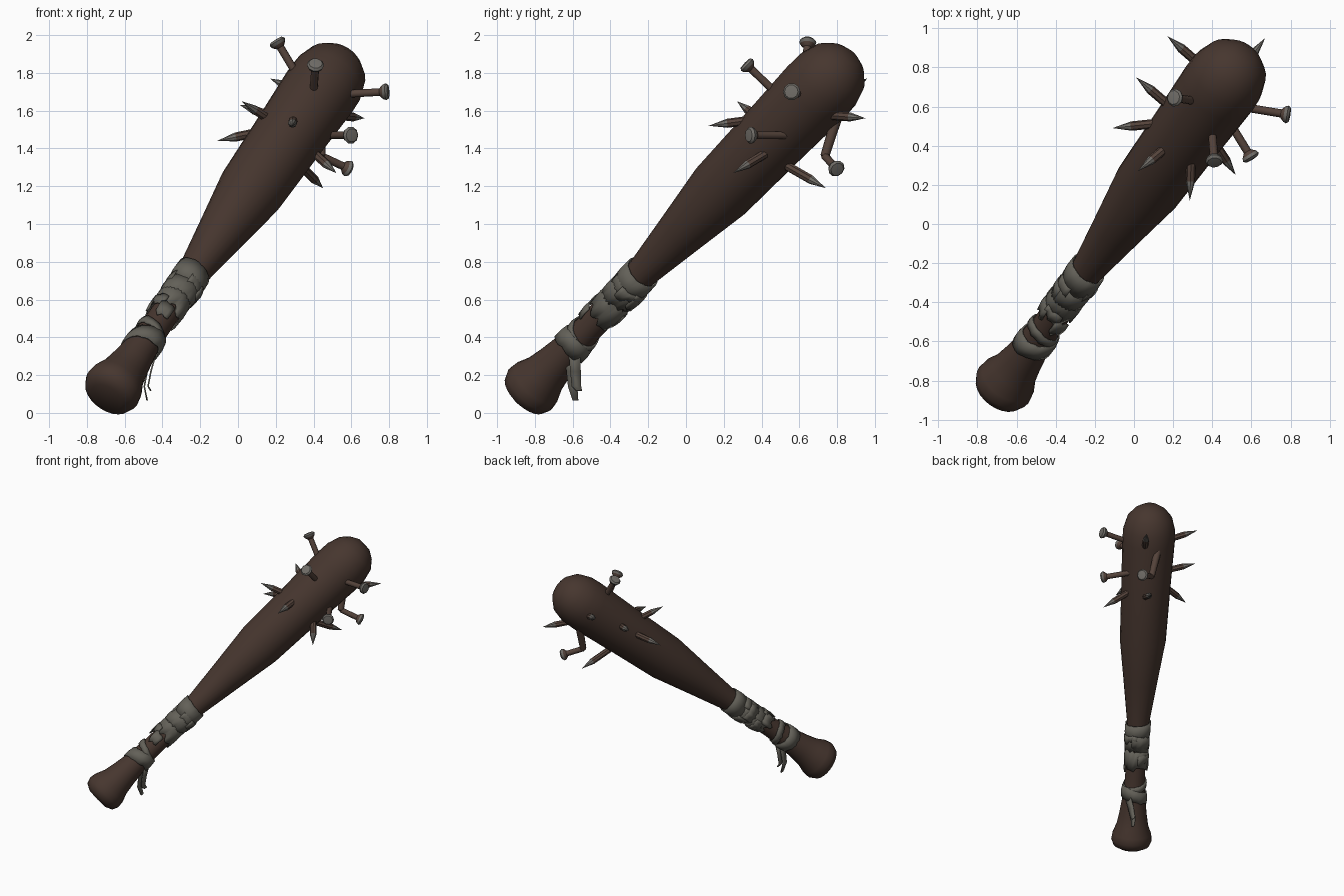
import bpy, bmesh, math, random
from mathutils import Vector, Matrix

if "Cube" in bpy.data.objects:
    bpy.data.objects.remove(bpy.data.objects["Cube"])

random.seed(4)
K = Vector((-0.67, -0.83, 0.12))               # knob centre
D = Vector((0.45, 0.62, 0.645)).normalized()   # bat axis
BAT = Matrix.Translation(K) @ D.to_track_quat('Z', 'Y').to_matrix().to_4x4()


def mat(name, rgb):
    m = bpy.data.materials.new(name)
    m.diffuse_color = (*rgb, 1)
    m.use_nodes = True
    m.node_tree.nodes["Principled BSDF"].inputs["Base Color"].default_value = m.diffuse_color
    return m


WOOD = mat("dark wood", (0.062, 0.037, 0.028))
TAPE = mat("grey cloth tape", (0.125, 0.118, 0.098))
RUST = mat("rusty shaft", (0.090, 0.056, 0.043))
STEEL = mat("dull steel", (0.16, 0.15, 0.135))


def finish(bm, name, mats, angle=40):
    bmesh.ops.recalc_face_normals(bm, faces=bm.faces[:])
    me = bpy.data.meshes.new(name)
    bm.to_mesh(me)
    bm.free()
    for m in mats:
        me.materials.append(m)
    ob = bpy.data.objects.new(name, me)
    bpy.context.collection.objects.link(ob)
    bpy.ops.object.select_all(action='DESELECT')
    ob.select_set(True)
    bpy.context.view_layer.objects.active = ob
    bpy.ops.object.shade_smooth_by_angle(angle=math.radians(angle))
    return ob


def lathe(bm, profile, matrix, n, steel_from=99):
    """Revolve (height, radius) points about local z; bands past steel_from use slot 1."""
    rings = []
    for h, r in profile:
        if r < 1e-5:
            rings.append([bm.verts.new(matrix @ Vector((0, 0, h)))])
        else:
            rings.append([bm.verts.new(matrix @ Vector((r * math.cos(2 * math.pi * i / n),
                          r * math.sin(2 * math.pi * i / n), h))) for i in range(n)])
    for k, (a, b) in enumerate(zip(rings, rings[1:])):
        for i in range(n):
            j = (i + 1) % n
            if len(a) == 1:
                vs = (a[0], b[j], b[i])
            elif len(b) == 1:
                vs = (a[i], a[j], b[0])
            else:
                vs = (a[i], a[j], b[j], b[i])
            bm.faces.new(vs).material_index = int(k >= steel_from)


def aim(start, end):
    v = Vector(end) - Vector(start)
    m = Matrix.Translation(Vector(start)) @ v.to_track_quat('Z', 'Y').to_matrix().to_4x4()
    return m, v.length


# Bat body
bm = bmesh.new()
lathe(bm, [(-.065, 0), (-.06, .09), (-.035, .138), (.01, .156), (.06, .149), (.13, .122),
           (.22, .106), (.34, .09), (.5, .077), (.7, .075), (.95, .083), (1.3, .13),
           (1.64, .177), (2.1, .19), (2.45, .203), (2.55, .2), (2.65, .172), (2.71, .12),
           (2.745, .06), (2.75, 0)], BAT, 24)
finish(bm, "bat_body", [WOOD], 50)


# Tape wraps: tilted tubes with ragged edges
def wrap(name, t0, t1, r0, r1, tilt, phase, rag, span=1.0):
    bm = bmesh.new()
    n = 28
    count = int(n * span)
    rows = []
    for i in range(n if span == 1 else count + 1):
        a = 2 * math.pi * i / n + phase
        s = tilt * math.cos(a - phase)
        lo = t0 + s + random.uniform(-rag, rag)
        hi = t1 + s + random.uniform(-rag, rag) * 0.5
        rows.append([bm.verts.new(BAT @ Vector((r * math.cos(a), r * math.sin(a), h)))
                     for r, h in ((r0, lo), ((r0 + r1) / 2 + .004, (lo + hi) / 2), (r1, hi))])
    for i in range(count):
        a, b = rows[i], rows[(i + 1) % len(rows)]
        for k in range(2):
            bm.faces.new((a[k], b[k], b[k + 1], a[k + 1]))
    ob = finish(bm, name, [TAPE], 30)
    mod = ob.modifiers.new("thickness", 'SOLIDIFY')
    mod.thickness = 0.008


wrap("tape_top", .84, .97, .094, .098, .012, 0.5, .006)
wrap("tape_upper", .74, .87, .092, .093, -.015, 1.4, .012)
wrap("tape_middle", .62, .77, .089, .091, .02, 2.0, .02)
wrap("tape_low_wrap", .43, .485, .091, .088, .03, 0.9, .006)
wrap("tape_bottom", .335, .43, .101, .095, -.025, 0.3, .008)
for i in range(9):
    t = random.uniform(.52, .82)
    wrap(f"tape_patch_{i}", t, t + random.uniform(.05, .1), .092, .097, .01,
         i * 2.4, .018, random.uniform(.15, .3))

# Loose tape ends
for k, (dy, dz) in enumerate(((0, 0), (.02, .05))):
    bm = bmesh.new()
    path = [(-.46, -.61, .31), (-.485, -.605, .22), (-.5, -.6, .14), (-.485, -.585, .065 + dz)]
    rows = [[bm.verts.new((x + dy, y + dy + s * w, z)) for s in (-1, 1)]
            for (x, y, z), w in zip(path, (.03, .028, .025, .015))]
    for a, b in zip(rows, rows[1:]):
        bm.faces.new((a[0], a[1], b[1], b[0]))
    ob = finish(bm, f"tape_tail_{k}", [TAPE])
    ob.modifiers.new("thickness", 'SOLIDIFY').thickness = 0.008


# Nails with heads
def nail(name, base, head, sink=.09):
    base, head = Vector(base), Vector(head)
    base = base - (head - base).normalized() * sink
    m, L = aim(base, head)
    bm = bmesh.new()
    lathe(bm, [(0, 0), (0, .021), (L - .03, .021), (L - .012, .04), (L + .004, .046),
               (L + .016, .036), (L + .02, 0)], m, 10, 3)
    finish(bm, name, [RUST, STEEL])


nail("nail_top", (.30, .63, 1.81), (.21, .645, 1.96))
nail("nail_front", (.40, .46, 1.71), (.41, .325, 1.84))
nail("nail_right", (.60, .59, 1.69), (.78, .56, 1.70))
nail("nail_lower_right", (.50, .50, 1.47), (.595, .345, 1.47))
# Bent nail: shaft to the elbow, then the headed end
bend = Vector((.44, .735, 1.36))
m, L = aim((.43, .81, 1.60), bend)
bm = bmesh.new()
lathe(bm, [(0, 0), (0, .03), (L, .024), (L + .02, 0)], m, 10)
finish(bm, "bent_nail_shaft", [RUST])
nail("bent_nail_end", bend, (.58, .795, 1.295), 0)

# Spikes: nail points sticking out (base, tip)
SPIKES = [((.08, .51, 1.48), (-.11, .49, 1.44)), ((.14, .37, 1.57), (.02, .27, 1.65)),
          ((.15, .63, 1.58), (.01, .75, 1.63)), ((.32, .83, 1.70), (.17, .96, 1.77)),
          ((.58, .83, 1.57), (.67, .95, 1.56)), ((.37, .60, 1.27), (.45, .74, 1.19)),
          ((.29, .27, 1.54), (.285, .12, 1.52)), ((.42, .40, 1.36), (.52, .25, 1.27))]
for i, (base, tip) in enumerate(SPIKES):
    base, tip = Vector(base), Vector(tip)
    m, L = aim(base - (tip - base).normalized() * .08, tip)
    bm = bmesh.new()
    lathe(bm, [(0, 0), (0, .024), (L - .1, .024), (L, 0)], m, 8, 2)
    finish(bm, f"spike_{i}", [RUST, STEEL])
